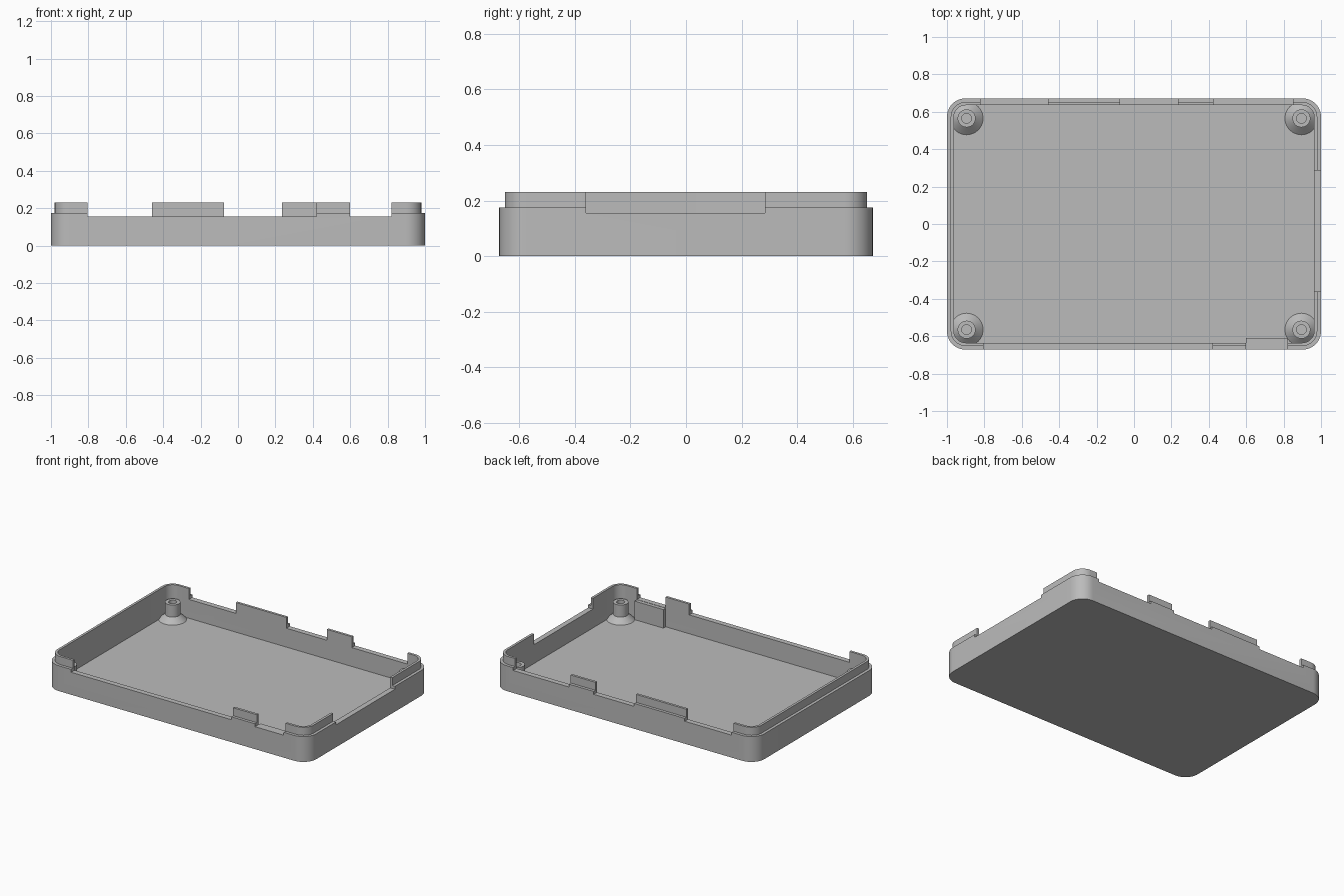
import bpy, bmesh, math

if "Cube" in bpy.data.objects:
    bpy.data.objects.remove(bpy.data.objects["Cube"])

HX, HY, R = 1.0, 0.672, 0.1        # half size and corner radius of the tray
WALL, LIP = 0.037, 0.02            # wall thickness, lip setback
FLOOR, RIM, TOP, CUT = 0.025, 0.175, 0.23, 0.155

grey = bpy.data.materials.new("grey plastic")
grey.diffuse_color = (0.5, 0.5, 0.5, 1)
grey.use_nodes = True
grey.node_tree.nodes["Principled BSDF"].inputs["Base Color"].default_value = grey.diffuse_color


def finish(name, bm):
    bmesh.ops.recalc_face_normals(bm, faces=bm.faces[:])
    me = bpy.data.meshes.new(name)
    bm.to_mesh(me)
    bm.free()
    me.materials.append(grey)
    ob = bpy.data.objects.new(name, me)
    bpy.context.collection.objects.link(ob)
    return ob


def smooth(ob):
    bpy.ops.object.select_all(action='DESELECT')
    ob.select_set(True)
    bpy.context.view_layer.objects.active = ob
    bpy.ops.object.shade_smooth_by_angle(angle=math.radians(30))


def skin(bm, rings):
    """Join successive rings of points with quads."""
    loops = [[bm.verts.new(p) for p in ring] for ring in rings]
    n = len(loops[0])
    for a, b in zip(loops, loops[1:]):
        for i in range(n):
            j = (i + 1) % n
            bm.faces.new((a[i], a[j], b[j], b[i]))
    bm.faces.new(loops[0])
    bm.faces.new(loops[-1])


def rounded(inset, z, seg=12):
    r = R - inset
    return [(sx * (HX - R) + r * math.cos(a), sy * (HY - R) + r * math.sin(a), z)
            for q, (sx, sy) in enumerate([(1, 1), (-1, 1), (-1, -1), (1, -1)])
            for a in [(q + k / seg) * math.pi / 2 for k in range(seg + 1)]]


def circle(cx, cy, r, z, n=40):
    return [(cx + r * math.cos(i * math.tau / n), cy + r * math.sin(i * math.tau / n), z)
            for i in range(n)]


def box(bm, x0, x1, y0, y1, z0, z1):
    skin(bm, [[(x0, y0, z), (x1, y0, z), (x1, y1, z), (x0, y1, z)] for z in (z0, z1)])


# Tray: floor, wall with stepped lip
bm = bmesh.new()
skin(bm, [rounded(i, z) for i, z in [(0, 0), (0, RIM), (LIP, RIM), (LIP, TOP),
                                     (WALL, TOP), (WALL, FLOOR)]])
tray = finish("tray", bm)

# Openings cut down through the lip: back, front, right
bm = bmesh.new()
for x0, x1 in [(-0.82, -0.46), (-0.075, 0.235), (0.425, 0.85)]:
    box(bm, x0, x1, 0.6, 0.75, CUT, 0.3)
for x0, x1 in [(-0.805, 0.42), (0.6, 0.82)]:
    box(bm, x0, x1, -0.75, -0.6, CUT, 0.3)
box(bm, 0.93, 1.1, -0.36, 0.285, CUT, 0.3)
cutter = finish("opening_cutter", bm)
cutter.hide_render = True
cutter.hide_viewport = True
mod = tray.modifiers.new("openings", 'BOOLEAN')
mod.operation = 'DIFFERENCE'
mod.solver = 'EXACT'
mod.object = cutter
bpy.context.view_layer.update()
dg = bpy.context.evaluated_depsgraph_get()
tray.data = bpy.data.meshes.new_from_object(tray.evaluated_get(dg))
tray.modifiers.clear()
bpy.data.objects.remove(cutter)
smooth(tray)

# Thickened wall behind the front right opening
bm = bmesh.new()
box(bm, 0.6, 0.82, -HY + 0.01, -0.61, FLOOR - 0.01, CUT - 0.002)
finish("wall_block", bm)

# Hollow screw posts with flared feet
for sx in (-1, 1):
    for sy in (-1, 1):
        bm = bmesh.new()
        skin(bm, [circle(sx * 0.895, sy * 0.565, r, z) for r, z in
                  [(0.088, FLOOR - 0.005), (0.088, FLOOR), (0.048, 0.062),
                   (0.048, 0.145), (0.026, 0.145), (0.026, FLOOR + 0.005)]])
        smooth(finish("screw_post", bm))
